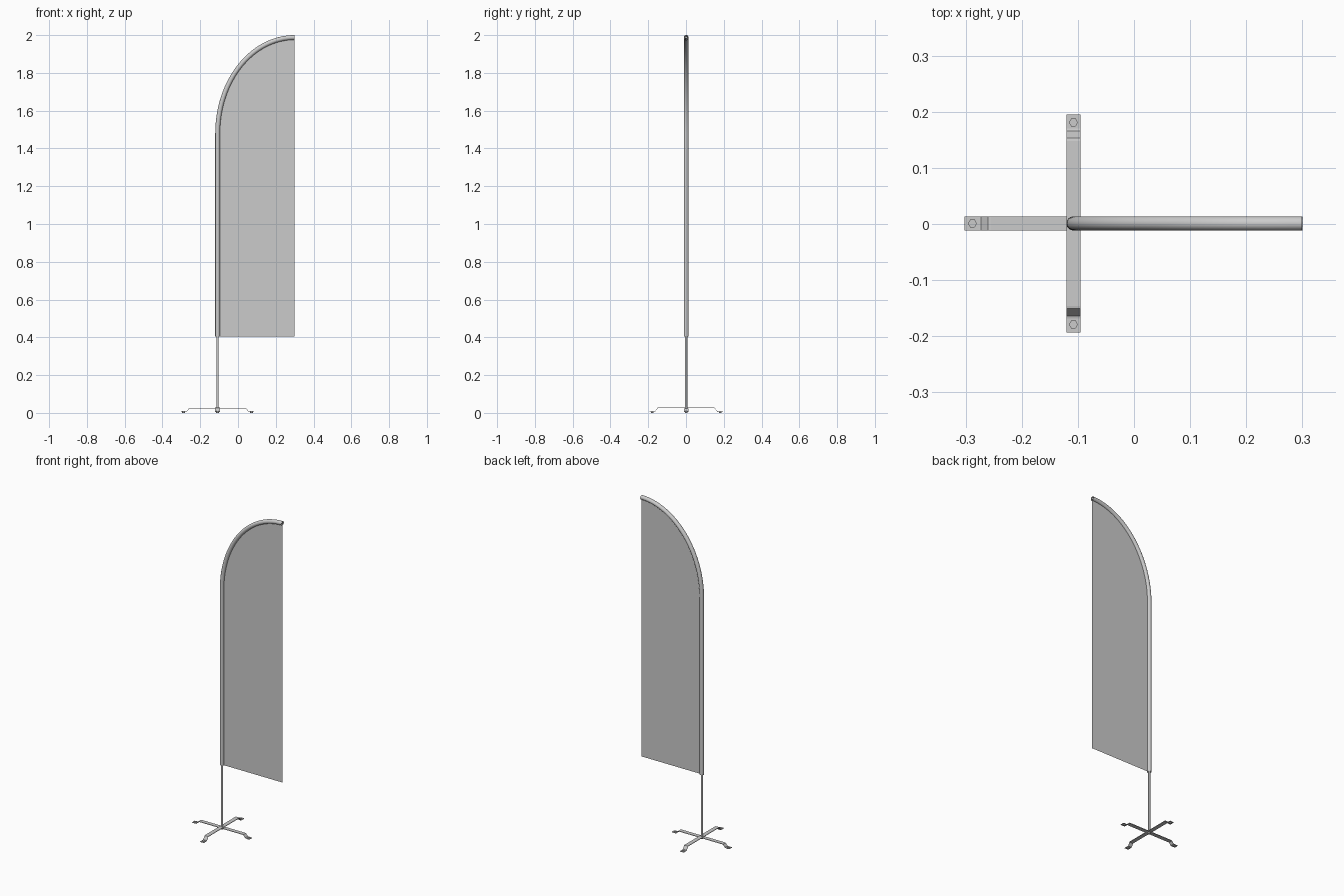
import bpy, bmesh, math
from mathutils import Vector, Matrix

if "Cube" in bpy.data.objects:
    bpy.data.objects.remove(bpy.data.objects["Cube"])

PX, PY = -0.108, 0.001             # pole axis
TIP, BEND, CREST = 0.30, 1.48, 1.9875
HEM, R = 0.405, 0.0125


def add_mesh(name, verts, faces, smooth=False):
    me = bpy.data.meshes.new(name)
    me.from_pydata(verts, [], faces)
    bm = bmesh.new()
    bm.from_mesh(me)
    bmesh.ops.recalc_face_normals(bm, faces=bm.faces)
    bm.to_mesh(me)
    bm.free()
    ob = bpy.data.objects.new(name, me)
    bpy.context.collection.objects.link(ob)
    if smooth:
        bpy.ops.object.select_all(action='DESELECT')
        bpy.context.view_layer.objects.active = ob
        ob.select_set(True)
        bpy.ops.object.shade_smooth_by_angle(angle=math.radians(40))
    return ob


def arc(inset=0.0, n=32):
    """Quarter ellipse from the straight pole to the flag tip, as (x, z)."""
    a, b = TIP - PX - inset, CREST - BEND - inset
    return [(TIP - a * math.cos(t), BEND + b * math.sin(t))
            for t in (i * math.pi / 2 / n for i in range(n + 1))]


def tube(name, path, radius, sides, capped):
    """Sweep a circle along a path lying in the xz plane."""
    verts, faces = [], []
    for i, (x, z) in enumerate(path):
        x0, z0 = path[max(i - 1, 0)]
        x1, z1 = path[min(i + 1, len(path) - 1)]
        d = Vector((x1 - x0, 0, z1 - z0)).normalized()
        if i == 0:
            d = Vector((0, 0, 1))
        side = Vector((d.z, 0, -d.x))
        for k in range(sides):
            a = 2 * math.pi * k / sides
            verts.append(Vector((x, PY, z)) + radius *
                         (side * math.cos(a) + Vector((0, 1, 0)) * math.sin(a)))
    for i in range(len(path) - 1):
        for k in range(sides):
            m = (k + 1) % sides
            faces.append((i * sides + k, i * sides + m,
                          (i + 1) * sides + m, (i + 1) * sides + k))
    if capped:
        faces.append(tuple(range(sides)))
        faces.append(tuple(range(len(verts) - sides, len(verts))))
    return add_mesh(name, verts, faces, True)


def prism(name, x, y, z0, z1, radius, sides):
    ring = [(x + radius * math.cos(2 * math.pi * k / sides),
             y + radius * math.sin(2 * math.pi * k / sides)) for k in range(sides)]
    verts = [(u, v, z) for z in (z0, z1) for u, v in ring]
    faces = [(k, (k + 1) % sides, sides + (k + 1) % sides, sides + k) for k in range(sides)]
    faces += [tuple(range(sides)), tuple(range(sides, 2 * sides))]
    return add_mesh(name, verts, faces, sides > 8)


def leg_bar(name, angle, top):
    """Flat bar bent down to a foot at both ends, with a bolt in each foot."""
    half = [(0.147, top), (0.152, top - 0.001), (0.165, 0.008), (0.169, 0.007), (0.194, 0.007)]
    prof = [(-r, z) for r, z in reversed(half)] + half
    n, w, t = len(prof), 0.0125, 0.003
    verts = [(r, y, z - dz) for y in (-w, w) for dz in (0, t) for r, z in prof]
    faces = []
    for i in range(n - 1):
        for a, b in ((0, 1), (1, 3), (3, 2), (2, 0)):
            faces.append((a * n + i, a * n + i + 1, b * n + i + 1, b * n + i))
    faces += [(0, n, 3 * n, 2 * n), (n - 1, 2 * n - 1, 4 * n - 1, 3 * n - 1)]
    ob = add_mesh(name, verts, faces)
    ob.data.transform(Matrix.Translation((PX, PY, 0)) @ Matrix.Rotation(angle, 4, 'Z'))
    for s in (-1, 1):
        x, y = PX + s * 0.18 * math.cos(angle), PY + s * 0.18 * math.sin(angle)
        prism("foot_bolt", x, y, 0.0, 0.011, 0.008, 6)


# crossed base
leg_bar("lower_leg_bar", 0, 0.024)
leg_bar("upper_leg_bar", math.pi / 2, 0.028)
prism("centre_bolt", PX, PY, 0.013, 0.022, 0.008, 6)

# pole and the sleeve around it
tube("pole", [(PX, 0.02), (PX, HEM)] + arc(), 0.006, 16, True)
tube("pole_sleeve", [(PX, HEM)] + arc(), R, 24, False)

# flag fabric hanging from the inside of the sleeve
edge = arc(R - 0.001)
m = len(edge)
add_mesh("flag_fabric",
         [(x, PY, z) for x, z in edge] + [(x, PY, HEM) for x, z in edge],
         [(i, i + 1, m + i + 1, m + i) for i in range(m - 1)], True)
